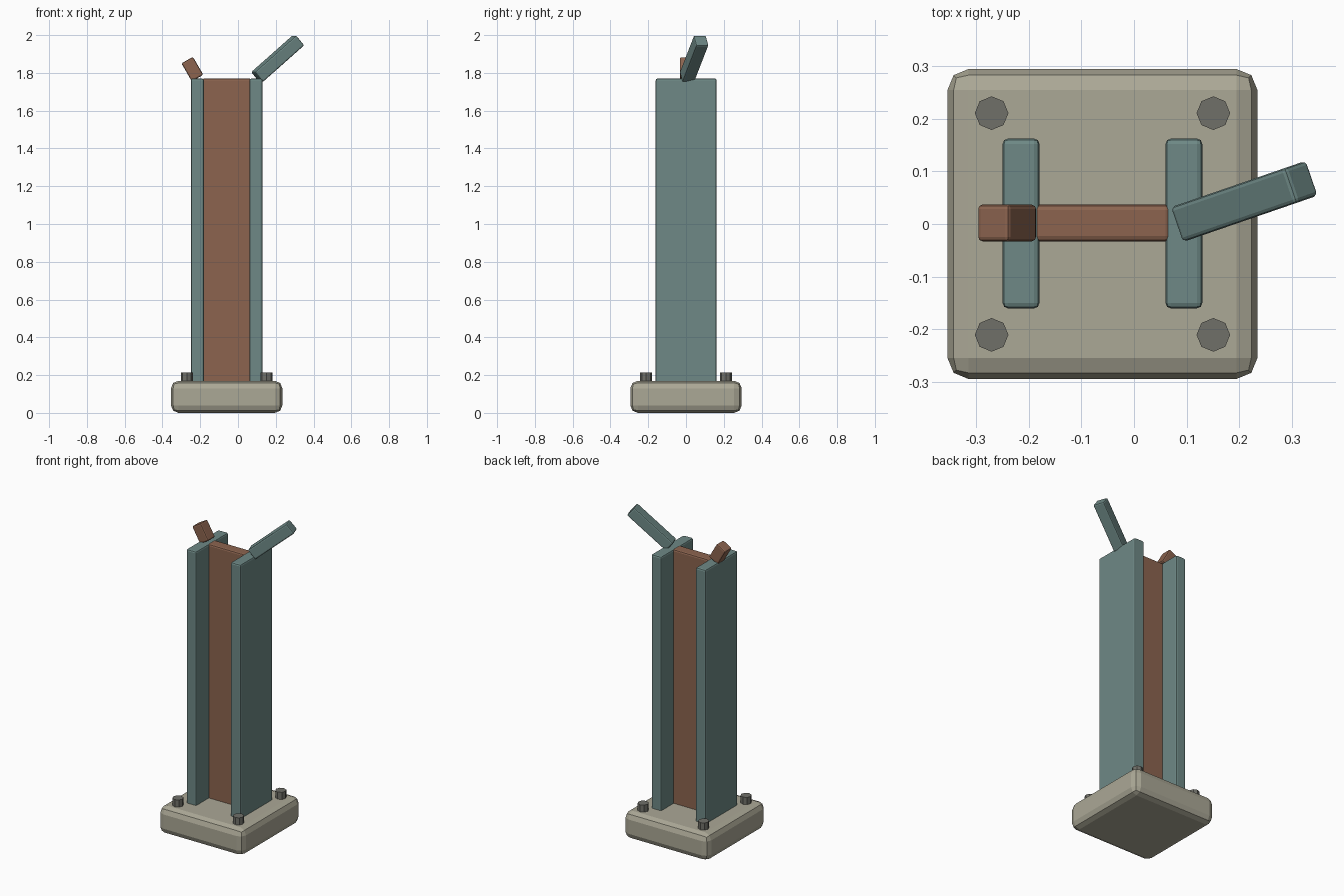
import bpy
from math import radians

if "Cube" in bpy.data.objects:
    bpy.data.objects.remove(bpy.data.objects["Cube"])


def material(name, srgb):
    m = bpy.data.materials.new(name)
    m.diffuse_color = (*[((c / 255 + 0.055) / 1.055) ** 2.4 for c in srgb], 1)
    m.use_nodes = True
    m.node_tree.nodes["Principled BSDF"].inputs["Base Color"].default_value = m.diffuse_color
    return m


stone = material("warm grey stone", (171, 168, 150))
teal = material("dull teal", (110, 137, 134))
brown = material("rust brown", (140, 100, 79))
iron = material("dark iron", (112, 112, 105))


def box(name, center, size, mat, bevel, segments=2, rot=(0, 0, 0)):
    bpy.ops.mesh.primitive_cube_add(size=1, location=center,
                                    rotation=[radians(a) for a in rot])
    ob = bpy.context.object
    ob.name = name
    for v in ob.data.vertices:
        v.co = [c * s for c, s in zip(v.co, size)]
    mod = ob.modifiers.new("rounded edges", 'BEVEL')
    mod.width = bevel
    mod.segments = segments
    ob.data.materials.append(mat)
    return ob


# Base plinth
box("base_block", (-0.06, 0, 0.085), (0.59, 0.59, 0.17), stone, 0.04)

# I-beam: two flanges and a web
for side, x in (("left", -0.215), ("right", 0.095)):
    box(side + "_flange", (x, 0.001, 0.895), (0.07, 0.323, 1.75), teal, 0.01)
box("web", (-0.06, 0.002, 0.895), (0.26, 0.07, 1.75), brown, 0.01)

# Bent stubs at the broken top
box("long_bent_strip", (0.21, 0.043, 1.875), (0.303, 0.07, 0.07), teal, 0.008,
    rot=(0, -40, 19))
box("short_bent_stub", (-0.2415, 0.002, 1.82), (0.07, 0.07, 0.11), brown, 0.008,
    rot=(0, -30, 0))

# Corner bolts
for sx in (-1, 1):
    for sy in (-1, 1):
        bpy.ops.mesh.primitive_cylinder_add(
            vertices=8, radius=0.032, depth=0.075,
            location=(-0.06 + sx * 0.211, sy * 0.211, 0.1775))
        bolt = bpy.context.object
        bolt.name = "corner_bolt"
        bolt.data.materials.append(iron)
